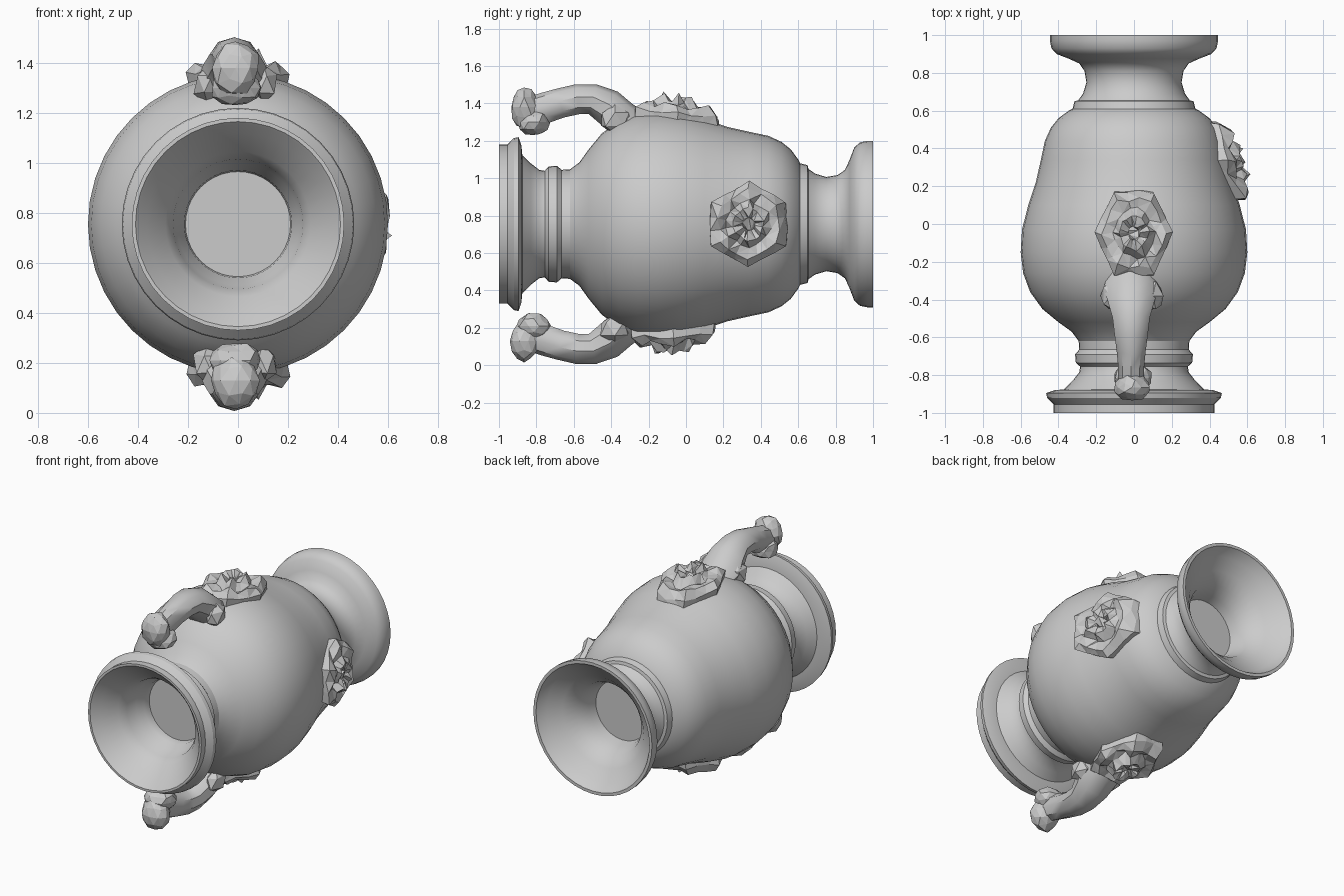
import bpy, bmesh, random
from math import sin, cos, pi, radians
from mathutils import Vector

if "Cube" in bpy.data.objects:
    bpy.data.objects.remove(bpy.data.objects["Cube"])

random.seed(4)
AXIS = 0.755  # height of the lying vase's axis


def finish(bm, name, smooth=None):
    bmesh.ops.recalc_face_normals(bm, faces=bm.faces)
    mesh = bpy.data.meshes.new(name)
    bm.to_mesh(mesh)
    bm.free()
    ob = bpy.data.objects.new(name, mesh)
    bpy.context.collection.objects.link(ob)
    if smooth:
        bpy.ops.object.select_all(action='DESELECT')
        ob.select_set(True)
        bpy.context.view_layer.objects.active = ob
        bpy.ops.object.shade_smooth_by_angle(angle=radians(smooth))
    return ob


def skin(bm, rings, caps=True):
    """Bridge successive vertex rings, optionally closing both ends."""
    vr = [[bm.verts.new(p) for p in r] for r in rings]
    n = len(vr[0])
    for a, b in zip(vr, vr[1:]):
        for i in range(n):
            bm.faces.new((a[i], a[(i + 1) % n], b[(i + 1) % n], b[i]))
    if caps:
        bm.faces.new(vr[0])
        bm.faces.new(vr[-1])


# Profiles as (y, radius)
mouth_inside = [(-.65, .21), (-.70, .215), (-.74, .245), (-.82, .26), (-.87, .29),
                (-.95, .365), (-.99, .40)]
outside = [(-1.0, .41), (-1.0, .425), (-.955, .425), (-.945, .435), (-.92, .46), (-.895, .465),
           (-.88, .42), (-.875, .37), (-.83, .325), (-.785, .29), (-.755, .285),
           (-.735, .308), (-.69, .312), (-.665, .29), (-.62, .293), (-.57, .33),
           (-.52, .40), (-.45, .485), (-.36, .55), (-.26, .587), (-.15, .60),
           (-.03, .593), (.1, .56), (.22, .52), (.34, .493), (.44, .472), (.51, .44),
           (.56, .40), (.60, .345), (.61, .325), (.65, .315), (.655, .295), (.69, .27),
           (.75, .252), (.81, .262), (.85, .29), (.875, .345), (.90, .41), (.93, .437),
           (.97, .445), (1.0, .445)]
foot_inside = [(1.0, .425), (.94, .385), (.89, .305), (.82, .24), (.74, .21), (.68, .20)]

# Vase body
bm = bmesh.new()
N = 40
skin(bm, [[(r * cos(2 * pi * i / N), y, AXIS + r * sin(2 * pi * i / N)) for i in range(N)]
          for y, r in mouth_inside + outside + foot_inside])
finish(bm, "vase_body", 32)


def body_radius(y):
    for (y0, r0), (y1, r1) in zip(outside, outside[1:]):
        if y1 > y0 and y0 <= y <= y1:
            return r0 + (r1 - r0) * (y - y0) / (y1 - y0)
    return .4


def rosette(name, y0, angle, half_len, half_wid, petals=6):
    """Rough carved flower wrapped on the body at the given angle round the axis."""
    bm = bmesh.new()
    n = petals * 3
    rings = []
    for t, h, wob in [(1.0, -.03, 0), (.96, .035, .012), (.76, .062, .016), (.52, .04, .02),
                      (.34, .085, .018), (.14, .055, .01)]:
        ring = []
        for i in range(n):
            a = 2 * pi * i / n
            lobe = 1 - .07 * (1 - cos(petals * a)) * t
            y = y0 + half_len * t * lobe * sin(a) + random.uniform(-wob, wob) * .7
            v = half_wid * t * lobe * cos(a)
            lift = h + .012 * cos(petals * a) * (t < .97) + random.uniform(-wob, wob)
            R = body_radius(y)
            b = angle + v / R
            ring.append(((R + lift) * cos(b), y, AXIS + (R + lift) * sin(b)))
        rings.append(ring)
    skin(bm, rings)
    bmesh.ops.triangulate(bm, faces=bm.faces)
    finish(bm, name)


# Carved flowers: above, below and on the right side
rosette("flower_top", -.05, pi / 2, .26, .205)
rosette("flower_bottom", -.07, -pi / 2, .26, .205)
rosette("flower_side", .335, 0, .235, .225)

# Handle spine: (y, distance from axis, half width in x, half thickness)
spine = [(-.27, .50, .12, .11), (-.35, .565, .15, .10), (-.42, .625, .125, .10),
         (-.50, .665, .10, .085), (-.58, .665, .09, .083), (-.67, .645, .078, .082),
         (-.75, .62, .07, .085), (-.83, .60, .07, .08)]


def handle(side, s):
    # Curved stem
    bm = bmesh.new()
    rings = []
    for k, (y, d, w, th) in enumerate(spine):
        p, q = spine[max(k - 1, 0)], spine[min(k + 1, len(spine) - 1)]
        tan = Vector((q[0] - p[0], q[1] - p[1])).normalized()
        nor = Vector((tan.y, -tan.x))
        ring = []
        for i in range(9):
            a = 2 * pi * i / 9 + pi / 2
            o = nor * th * sin(a)
            ring.append((-.015 + w * cos(a), y + o.x, AXIS + s * (d + o.y)))
        rings.append(ring)
    skin(bm, rings)
    finish(bm, "handle_stem_" + side, 40)

    # Faceted knob with a drooping lower end
    for part, y, d, size in [("knob", -.865, .625, (.095, .075, .11)),
                             ("knob_tip", -.815, .545, (.10, .09, .075))]:
        bm = bmesh.new()
        bmesh.ops.create_icosphere(bm, subdivisions=2, radius=1)
        for v in bm.verts:
            c = v.co * random.uniform(.9, 1.1)
            v.co = (c.x * size[0] - .01, y + c.y * size[1], AXIS + s * (d + c.z * size[2]))
        finish(bm, "handle_" + part + "_" + side)

    # Leaf lobes where the stem meets the body
    for x in (-.12, .10):
        bm = bmesh.new()
        bmesh.ops.create_icosphere(bm, subdivisions=1, radius=1)
        for v in bm.verts:
            c = v.co * random.uniform(.9, 1.1)
            v.co = (x + c.x * .06, -.38 + c.y * .09, AXIS + s * (.56 + c.z * .08))
        finish(bm, "handle_leaf_" + side)


handle("top", 1)
handle("bottom", -1)
